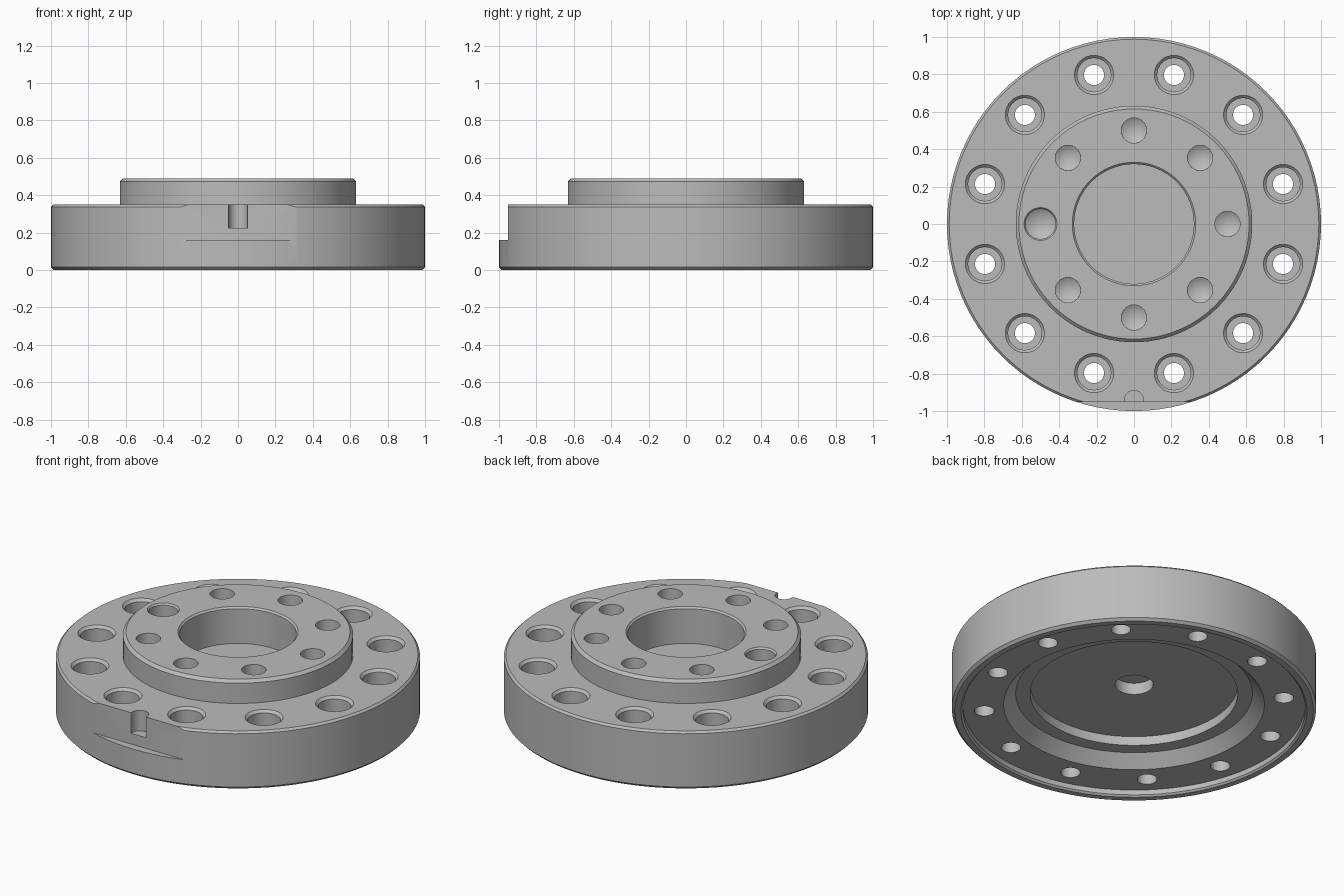
import bpy, bmesh, math
from mathutils import Matrix, Vector

cube = bpy.data.objects.get("Cube")
if cube:
    bpy.data.objects.remove(cube, do_unlink=True)

steel = bpy.data.materials.new("grey steel")
steel.use_nodes = True
GREY = (0.5, 0.5, 0.5, 1)
steel.diffuse_color = GREY
steel.node_tree.nodes["Principled BSDF"].inputs["Base Color"].default_value = GREY


def revolve(bm, profile, steps, at=(0, 0, 0)):
    """Spin an (r, z) profile, which starts and ends on the axis, into a solid."""
    part = bmesh.new()
    verts = [part.verts.new((r, 0, z)) for r, z in profile]
    edges = [part.edges.new(pair) for pair in zip(verts, verts[1:])]
    bmesh.ops.spin(part, geom=verts + edges, cent=(0, 0, 0), axis=(0, 0, 1),
                   angle=math.tau, steps=steps, use_merge=False)
    bmesh.ops.remove_doubles(part, verts=part.verts[:], dist=1e-5)
    bmesh.ops.recalc_face_normals(part, faces=part.faces[:])
    part.transform(Matrix.Translation(at))
    add(bm, part)


def add(bm, part):
    mesh = bpy.data.meshes.new("part")
    part.to_mesh(mesh)
    part.free()
    bm.from_mesh(mesh)
    bpy.data.meshes.remove(mesh)


def extrude_outline(bm, outline, z0, z1):
    part = bmesh.new()
    face = part.faces.new([part.verts.new((x, y, z0)) for x, y in outline])
    up = bmesh.ops.extrude_face_region(part, geom=[face])["geom"]
    bmesh.ops.translate(part, vec=Vector((0, 0, z1 - z0)),
                        verts=[g for g in up if isinstance(g, bmesh.types.BMVert)])
    bmesh.ops.recalc_face_normals(part, faces=part.faces[:])
    add(bm, part)


def make_object(name, bm):
    mesh = bpy.data.meshes.new(name)
    bm.to_mesh(mesh)
    bm.free()
    mesh.materials.append(steel)
    obj = bpy.data.objects.new(name, mesh)
    bpy.context.collection.objects.link(obj)
    return obj


def cut(target, name, bm):
    """Subtract a cutter from the target and discard it."""
    cutter = make_object(name, bm)
    cutter.hide_render = True
    mod = target.modifiers.new(name, 'BOOLEAN')
    mod.operation, mod.solver, mod.object = 'DIFFERENCE', 'EXACT', cutter
    bpy.context.view_layer.objects.active = target
    bpy.ops.object.modifier_apply(modifier=mod.name)
    bpy.data.objects.remove(cutter, do_unlink=True)


# Turned body: blind bore, raised boss, rim and stepped underside
bm = bmesh.new()
revolve(bm, [
    (0, 0.27), (0.32, 0.27), (0.32, 0.48), (0.33, 0.49),          # bore
    (0.615, 0.49), (0.632, 0.473), (0.632, 0.35),                 # boss
    (0.988, 0.35), (1.0, 0.338), (1.0, 0.015), (0.985, 0),        # rim
    (0.95, 0), (0.94, 0.01), (0.94, 0.04), (0.716, 0.04),         # seat ring
    (0.65, 0.11), (0.57, 0.11), (0.57, 0.165),                    # pockets
    (0.105, 0.165), (0.105, 0.235), (0, 0.235)], 96)              # centre hole
body = make_object("flange_body", bm)

# Twelve counterbored bolt holes
bm = bmesh.new()
for i in range(12):
    a = math.radians(15 + 30 * i)
    revolve(bm, [(0, -0.1), (0.054, -0.1), (0.054, 0.15), (0.09, 0.15),
                 (0.09, 0.335), (0.105, 0.35), (0.105, 0.42), (0, 0.42)],
            32, (0.825 * math.cos(a), 0.825 * math.sin(a), 0))
cut(body, "bolt_holes", bm)

# Eight drilled boss holes with conical ends, one of them wider
bm = bmesh.new()
for i in range(8):
    a = math.radians(45 * i)
    r = 0.08 if i == 4 else 0.067
    rim = 0.088 if i == 4 else r + 0.0005
    revolve(bm, [(0, 0.27 - r * 0.6), (r, 0.27), (r, 0.48), (rim, 0.49),
                 (rim, 0.6), (0, 0.6)],
            32, (0.5 * math.cos(a), 0.5 * math.sin(a), 0))
cut(body, "boss_holes", bm)

# Front flat above a small ledge
bm = bmesh.new()
extrude_outline(bm, [(-0.5, -1.2), (0.5, -1.2), (0.5, -0.952), (-0.5, -0.952)], 0.16, 0.6)
cut(body, "front_flat", bm)

# Round-ended locating notch in the flat
bm = bmesh.new()
arc = [(0.05 * math.cos(math.pi * k / 12), -0.94 + 0.05 * math.sin(math.pi * k / 12))
       for k in range(13)]
extrude_outline(bm, [(-0.05, -1.1), (0.05, -1.1)] + arc, 0.225, 0.6)
cut(body, "locating_notch", bm)

# Smooth round walls, crisp machined edges
for poly in body.data.polygons:
    poly.material_index = 0
bpy.ops.object.select_all(action='DESELECT')
body.select_set(True)
bpy.context.view_layer.objects.active = body
bpy.ops.object.shade_smooth_by_angle(angle=math.radians(25))
